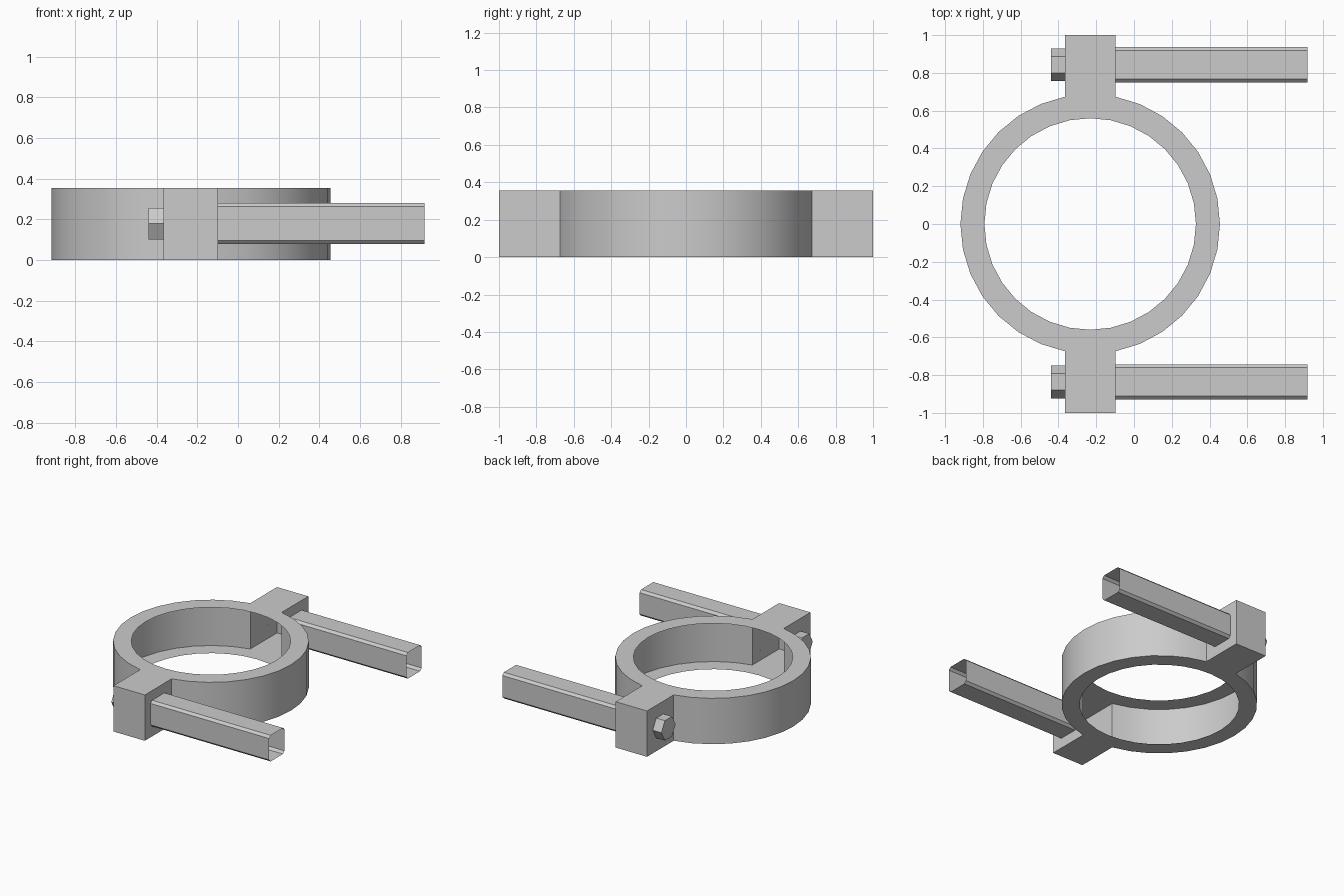
import bpy, bmesh, math

if "Cube" in bpy.data.objects:
    bpy.data.objects.remove(bpy.data.objects["Cube"])

CX, R_OUT, R_IN, H, N = -0.232, 0.687, 0.56, 0.355, 32


def finish(name, bm, smooth=False):
    bmesh.ops.remove_doubles(bm, verts=bm.verts, dist=1e-5)
    me = bpy.data.meshes.new(name)
    bm.to_mesh(me)
    bm.free()
    ob = bpy.data.objects.new(name, me)
    bpy.context.collection.objects.link(ob)
    if smooth:
        bpy.ops.object.select_all(action='DESELECT')
        ob.select_set(True)
        bpy.context.view_layer.objects.active = ob
        bpy.ops.object.shade_smooth_by_angle(angle=math.radians(30))
    return ob


def face(bm, pts):
    bm.faces.new([bm.verts.new(p) for p in pts])


def ring_pt(r, k):
    a = 2 * math.pi * k / N
    return (CX + r * math.cos(a), r * math.sin(a))


def wall(bm, a, b):
    face(bm, [(*a, 0), (*b, 0), (*b, H), (*a, H)])


def plates(bm, a, b, c, d):
    # matching quads on the top and the bottom
    face(bm, [(*p, H) for p in (a, b, c, d)])
    face(bm, [(*p, 0) for p in (d, c, b, a)])


# Ring shell, open on its inner side, with two hollow lugs running into it
bm = bmesh.new()
for k in range(N):
    a, b = ring_pt(R_OUT, k), ring_pt(R_OUT, k + 1)
    plates(bm, ring_pt(R_IN, k), a, b, ring_pt(R_IN, k + 1))
    if k in (7, 8, 23, 24):
        y = math.copysign(1, a[1])
        fa, fb = (a[0], y), (b[0], y)
        plates(bm, a, fa, fb, b)
        wall(bm, fa, fb)
        if k in (7, 23):
            wall(bm, a, fa)
        else:
            wall(bm, fb, b)
    else:
        wall(bm, a, b)
finish("clamp_ring", bm, smooth=True)


def prism(name, section, x0, x1, cap_start=False):
    # tube along x from a counter-clockwise (y, z) section
    bm = bmesh.new()
    n = len(section)
    for i in range(n):
        p, q = section[i], section[(i + 1) % n]
        face(bm, [(x0, *p), (x1, *p), (x1, *q), (x0, *q)][::-1])
    if cap_start:
        face(bm, [(x0, *p) for p in reversed(section)])
    return finish(name, bm)


LUG_L, LUG_R, CZ = CX - 0.134, CX + 0.134, 0.179
for side, cy in (("back", 0.843), ("front", -0.836)):
    # Hollow square rod with chamfered corners
    w, h, c = 0.093, 0.101, 0.018
    sec = [(w, -h + c), (w, h - c), (w - c, h), (-w + c, h),
           (-w, h - c), (-w, -h + c), (-w + c, -h), (w - c, -h)]
    prism(side + "_rod", [(cy + y, CZ + z) for y, z in sec], LUG_R, 0.918)

    # Hexagonal bolt head
    hexa = [(cy + 0.087 * math.cos(i * math.pi / 3),
             CZ + 0.089 * math.sin(i * math.pi / 3)) for i in range(6)]
    prism(side + "_bolt_head", hexa, -0.44, LUG_L, cap_start=True)
